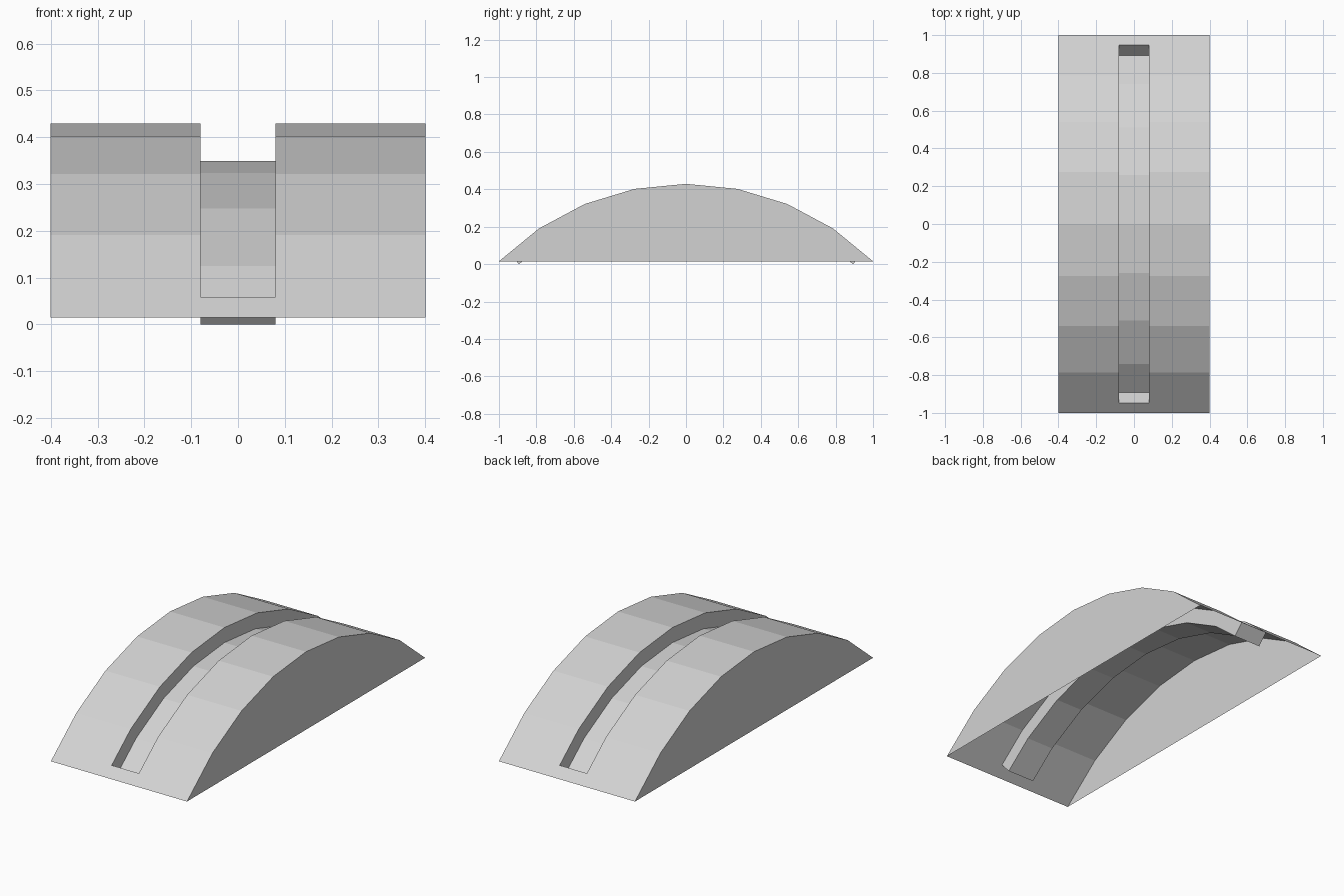
import bpy
import bmesh
import math

if "Cube" in bpy.data.objects:
    bpy.data.objects.remove(bpy.data.objects["Cube"])

HALF_W = 0.4          # half width of the arched cover
SLOT = 0.08           # half width of the groove
R_OUT = math.sqrt(2)  # outer arc radius
R_IN = R_OUT - 0.08   # groove floor radius
CENTRE_Z = -0.985
STEP = 11.25          # eight facets over 90 degrees
END = 42.2            # angle at which the groove stops

grey = bpy.data.materials.new("light grey")
grey.diffuse_color = (0.65, 0.65, 0.65, 1)
grey.use_nodes = True
grey.node_tree.nodes["Principled BSDF"].inputs["Base Color"].default_value = grey.diffuse_color


def arc_point(x, angle, radius):
    """Point on the faceted arc, also valid between the facet corners."""
    k = min(3, int(abs(angle) / STEP))
    mid = (k + 0.5) * STEP
    r = radius * math.cos(math.radians(STEP / 2)) / math.cos(math.radians(abs(angle) - mid))
    a = math.radians(angle)
    return (x, r * math.sin(a), CENTRE_Z + r * math.cos(a))


def row(x, angles, radius):
    return [arc_point(x, a, radius) for a in angles]


def build(name, strips, polygons=()):
    """Join pairs of point rows into quads and add single polygons."""
    bm = bmesh.new()
    for a, b in strips:
        for i in range(len(a) - 1):
            bm.faces.new([bm.verts.new(p) for p in (a[i], b[i], b[i + 1], a[i + 1])])
    for poly in polygons:
        bm.faces.new([bm.verts.new(p) for p in poly])
    bmesh.ops.remove_doubles(bm, verts=bm.verts, dist=0.0001)
    mesh = bpy.data.meshes.new(name)
    bm.to_mesh(mesh)
    bm.free()
    mesh.materials.append(grey)
    obj = bpy.data.objects.new(name, mesh)
    bpy.context.collection.objects.link(obj)


groove_angles = [-END] + [i * STEP for i in range(-3, 4)] + [END]
full_angles = [-45] + groove_angles + [45]

# Arched top: two long side strips and the short tips beyond the groove
top = [(row(x0, full_angles, R_OUT), row(x1, full_angles, R_OUT))
       for x0, x1 in ((-HALF_W, -SLOT), (SLOT, HALF_W))]
top += [(row(-SLOT, t, R_OUT), row(SLOT, t, R_OUT)) for t in ([-45, -END], [END, 45])]

# Flat side walls, open underneath
left = row(-HALF_W, full_angles, R_OUT)
right = row(HALF_W, full_angles, R_OUT)[::-1]
build("arched_cover", top, [left, right])

# Groove hanging into the cover: floor, two walls and two end walls
lo_l, lo_r = (row(x, groove_angles, R_IN) for x in (-SLOT, SLOT))
up_l, up_r = (row(x, groove_angles, R_OUT) for x in (-SLOT, SLOT))
build("groove_channel",
      [(lo_l, lo_r), (up_l, lo_l), (lo_r, up_r)],
      [[up_l[0], up_r[0], lo_r[0], lo_l[0]],
       [up_r[-1], up_l[-1], lo_l[-1], lo_r[-1]]])
